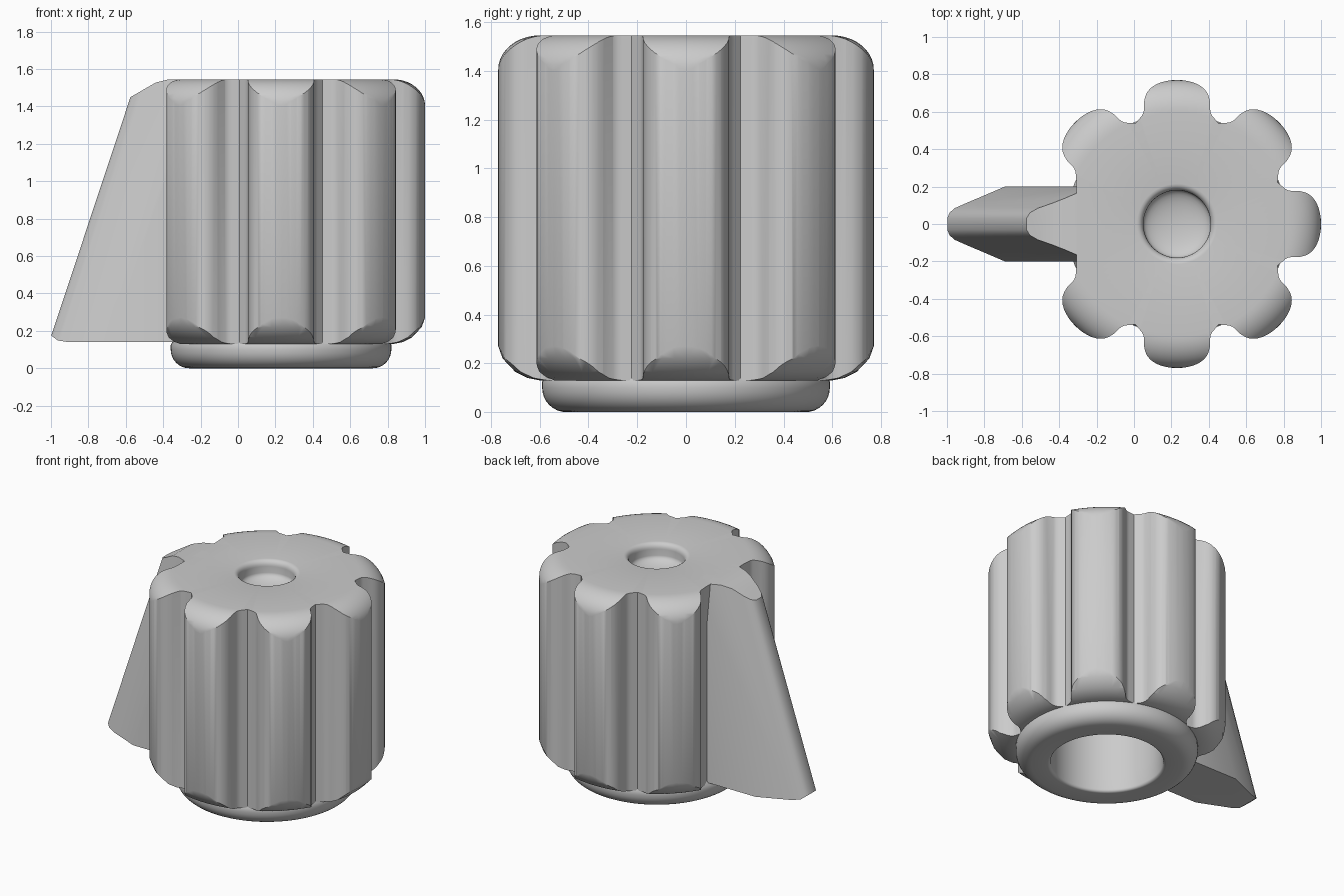
import bpy, bmesh
from math import sin, cos, pi, radians
from mathutils import Vector, Matrix

if "Cube" in bpy.data.objects:
    bpy.data.objects.remove(bpy.data.objects["Cube"])

CENTRE = Vector((0.23, 0, 0))
TOP = 1.545
BOTTOM = 0.13
BORE = 0.365

grey = bpy.data.materials.new("plain_grey")
grey.use_nodes = True
grey.diffuse_color = (0.6, 0.6, 0.6, 1)
grey.node_tree.nodes["Principled BSDF"].inputs["Base Color"].default_value = (0.6, 0.6, 0.6, 1)


def make_object(name, bm):
    bmesh.ops.recalc_face_normals(bm, faces=bm.faces)
    mesh = bpy.data.meshes.new(name)
    bm.to_mesh(mesh)
    bm.free()
    mesh.materials.append(grey)
    obj = bpy.data.objects.new(name, mesh)
    bpy.context.collection.objects.link(obj)
    return obj


def smooth(obj, angle=32):
    bpy.ops.object.select_all(action='DESELECT')
    obj.select_set(True)
    bpy.context.view_layer.objects.active = obj
    bpy.ops.object.shade_smooth_by_angle(angle=radians(angle))


def arc(cx, cz, rx, rz, start, end, steps=8):
    """Points of an elliptical arc, angles in degrees."""
    angles = [radians(start + (end - start) * i / steps) for i in range(steps + 1)]
    return [(cx + rx * cos(a), cz + rz * sin(a)) for a in angles]


def lathe(name, profile, closed=False, steps=96):
    bm = bmesh.new()
    verts = [bm.verts.new((r, 0, z)) for r, z in profile]
    pairs = list(zip(verts, verts[1:])) + ([(verts[-1], verts[0])] if closed else [])
    edges = [bm.edges.new(p) for p in pairs]
    bmesh.ops.spin(bm, geom=verts + edges, axis=(0, 0, 1), cent=(0, 0, 0),
                   angle=2 * pi, steps=steps, use_merge=True)
    bmesh.ops.remove_doubles(bm, verts=bm.verts, dist=0.0005)
    bmesh.ops.translate(bm, verts=bm.verts, vec=CENTRE)
    return make_object(name, bm)


def fluted_prism(name):
    """Seven rounded lobes; the eighth place is left for the pointer."""
    half = []
    for i in range(11):
        t = pi / 2 * i / 10
        half.append((0.6 + 0.17 * max(cos(t), 0) ** 0.6, 0.178 * sin(t)))
    half += [(0.58, 0.187), (0.562, 0.202)]
    lobe = [(u, -v) for u, v in half[:0:-1]] + half
    valley = 0.582
    bm = bmesh.new()
    ring = []
    for k in range(-3, 4):
        turn = Matrix.Rotation(k * pi / 4, 3, 'Z')
        for u, v in lobe:
            ring.append(turn @ Vector((u, v, 0)))
        a = (k + 0.5) * pi / 4
        ring.append(Vector((valley * cos(a), valley * sin(a), 0)))
    a = -3.5 * pi / 4
    ring.append(Vector((valley * cos(a), valley * sin(a), 0)))
    face = bm.faces.new([bm.verts.new(p + CENTRE) for p in ring])
    ext = bmesh.ops.extrude_face_region(bm, geom=[face])
    bmesh.ops.translate(bm, vec=(0, 0, 2),
                        verts=[g for g in ext["geom"] if isinstance(g, bmesh.types.BMVert)])
    return make_object(name, bm)


# Knob: turned body with dimple and bore, trimmed to the fluted outline
profile = [(0, 1.4)] + arc(0, 1.46, 0.18, 0.06, -80, 0)
profile += arc(0.215, 1.505, 0.035, 0.04, 180, 90, 5)
profile += arc(0.6, 1.405, 0.17, 0.14, 90, 0, 10)
profile += [(0.77, 0.27), (0.752, 0.22), (0.70, 0.165), (0.65, 0.14), (0.6, BOTTOM)]
profile += [(BORE, BOTTOM), (BORE, 1.2), (0, 1.2)]
knob = lathe("knob_body", profile)
cutter = fluted_prism("flute_cutter")
mod = knob.modifiers.new("flutes", 'BOOLEAN')
mod.operation = 'INTERSECT'
mod.solver = 'EXACT'
mod.object = cutter
bpy.context.view_layer.objects.active = knob
bpy.ops.object.modifier_apply(modifier=mod.name)
bpy.data.objects.remove(cutter)
smooth(knob)

# Collar under the knob
collar_profile = [(BORE, 0.16), (BORE, 0.02)] + arc(BORE + 0.02, 0.02, 0.02, 0.02, 180, 270, 4)
collar_profile += arc(0.49, 0.1, 0.1, 0.1, 270, 360) + [(0.59, 0.125), (0.57, 0.16)]
smooth(lathe("collar", collar_profile, closed=True))

# Pointer: a tapered fin whose nose leans back with height
LEAN = 0.332
half = [(-0.68, 0.2), (-0.95, 0.085), (-0.985, 0.06), (-1.0, 0.03)]
plan = half + [(x, -y) for x, y in reversed(half)]
bm = bmesh.new()
rings = []
for z in (0.14, TOP):
    points = [(-0.2, 0.2)] + [(x + LEAN * (z - 0.17), y) for x, y in plan] + [(-0.2, -0.2)]
    rings.append([bm.verts.new((x, y, z)) for x, y in points])
low, high = rings
count = len(low)
for i in range(count):
    j = (i + 1) % count
    bm.faces.new((low[i], low[j], high[j], high[i]))
bm.faces.new(low)
bm.faces.new(high)
# Ease the top and bottom corners of the nose
for point, normal in (((-0.575, 0, 1.45), (-0.5, 0, 0.87)),
                      ((-0.43, 0, 1.53), (-0.25, 0, 0.97)),
                      ((-0.998, 0, 0.175), (-0.6, 0, -0.8)),
                      ((-0.97, 0, 0.15), (-0.16, 0, -0.99))):
    cut = bmesh.ops.bisect_plane(bm, geom=bm.verts[:] + bm.edges[:] + bm.faces[:],
                                 plane_co=point, plane_no=normal, clear_outer=True)
    rim = [g for g in cut["geom_cut"] if isinstance(g, bmesh.types.BMEdge)]
    bmesh.ops.holes_fill(bm, edges=rim, sides=0)
smooth(make_object("pointer", bm), 35)
